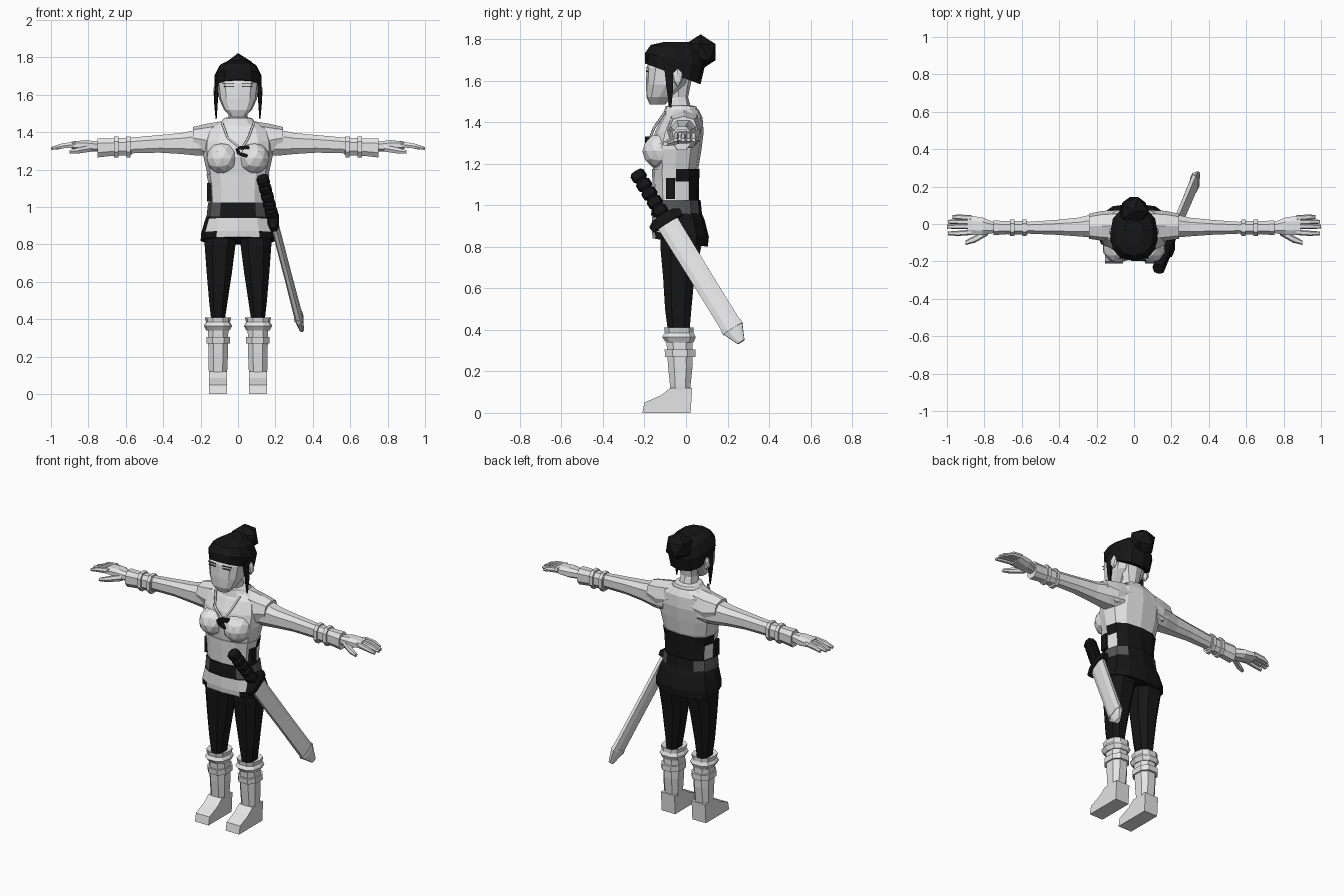
import bpy, bmesh, math
from mathutils import Matrix, Vector

default_cube = bpy.data.objects.get("Cube")
if default_cube:
    bpy.data.objects.remove(default_cube, do_unlink=True)


def make_material(name, value):
    mat = bpy.data.materials.new(name)
    mat.use_nodes = True
    colour = (value, value, value, 1)
    mat.diffuse_color = colour
    mat.node_tree.nodes["Principled BSDF"].inputs["Base Color"].default_value = colour
    return mat


PALE = make_material("pale_grey", .78)
BLACK = make_material("black", .008)
GREY = make_material("dark_grey", .09)


def finish(name, bm, materials, rule=None, mirror=False):
    """Turn a bmesh into a flat shaded object, optionally coloured by a face rule."""
    bmesh.ops.recalc_face_normals(bm, faces=bm.faces)
    if rule:
        for face in bm.faces:
            face.material_index = int(rule(face.calc_center_median(), face.normal))
    mesh = bpy.data.meshes.new(name)
    bm.to_mesh(mesh)
    bm.free()
    for mat in materials:
        mesh.materials.append(mat)
    obj = bpy.data.objects.new(name, mesh)
    bpy.context.collection.objects.link(obj)
    if mirror:
        obj.modifiers.new("Mirror", "MIRROR").use_mirror_merge = False
    return obj


def loft(name, rings, *materials, sides=12, power=.8, axis="z", spin=0, tilt=0, rule=None, mirror=False):
    """Skin rings of (position, centre, half width, low edge, high edge)."""
    bm = bmesh.new()
    loops = []
    for index, (pos, centre, half, low, high) in enumerate(rings):
        lean = tilt * (1 - index / (len(rings) - 1))
        loop = []
        for k in range(sides):
            angle = math.tau * (k + spin) / sides
            c, s = math.cos(angle), math.sin(angle)
            c = math.copysign(abs(c) ** power, c)
            s = math.copysign(abs(s) ** power, s)
            a = centre + half * c
            b = (low + high) / 2 + (high - low) / 2 * s
            loop.append(bm.verts.new((a, b, pos - lean * s) if axis == "z" else (pos, a, b)))
        loops.append(loop)
    for lower, upper in zip(loops, loops[1:]):
        for k in range(sides):
            n = (k + 1) % sides
            bm.faces.new((lower[k], lower[n], upper[n], upper[k]))
    bm.faces.new(loops[0])
    bm.faces.new(loops[-1])
    return finish(name, bm, materials, rule, mirror)


def box(name, centre, size, mat, turn=0, axis="Z", mirror=False):
    bm = bmesh.new()
    place = Matrix.Translation(centre) @ Matrix.Rotation(turn, 4, axis) @ Matrix.Diagonal((*size, 1))
    bmesh.ops.create_cube(bm, size=1, matrix=place)
    return finish(name, bm, [mat], mirror=mirror)


def ball(name, centre, radii, mat, detail=1, mirror=False):
    bm = bmesh.new()
    place = Matrix.Translation(centre) @ Matrix.Diagonal((*radii, 1))
    bmesh.ops.create_icosphere(bm, subdivisions=detail, radius=1, matrix=place)
    return finish(name, bm, [mat], mirror=mirror)


# Torso, bust and neck
loft("torso", [(.97, 0, .145, -.15, .06), (1.06, 0, .14, -.145, .05), (1.18, 0, .165, -.16, .06),
               (1.27, 0, .185, -.17, .075), (1.35, 0, .185, -.15, .085), (1.42, 0, .165, -.115, .08),
               (1.46, 0, .09, -.09, .06)], PALE)
ball("bust", (.085, -.125, 1.26), (.085, .085, .085), PALE, detail=2, mirror=True)
loft("collar", [(1.42, 0, .12, -.11, .07), (1.475, 0, .075, -.1, .05), (1.48, 0, .06, -.08, .03)], PALE)
loft("neck", [(1.43, 0, .055, -.09, .035), (1.52, 0, .05, -.085, .01), (1.62, 0, .07, -.09, .03)], PALE, sides=8)

# Waist wrap: dark across the back, pale in front
loft("waist_wrap", [(1.025, 0, .153, -.158, .062), (1.115, 0, .157, -.162, .063), (1.175, 0, .168, -.164, .066)],
     PALE, BLACK, rule=lambda c, n: c.y > (-.04 if c.z > 1.115 else .02))
loft("belt", [(.95, 0, .168, -.168, .078), (1.025, 0, .16, -.164, .07)], BLACK, GREY,
     rule=lambda c, n: abs(n.x) > .4)
box("belt_pouch", (.152, -.075, 1.08), (.03, .045, .1), BLACK, mirror=True)

# Flared skirt with a pale front panel
loft("skirt", [(.82, 0, .2, -.16, .105), (.86, 0, .197, -.165, .11), (.935, 0, .175, -.163, .09),
               (1, 0, .152, -.15, .06)], BLACK, PALE, tilt=.02,
     rule=lambda c, n: c.y < -.08 and .855 < c.z < .93 and n.y < -.4)

# Legs and boots
loft("leg", [(.39, .107, .038, -.09, .02), (.5, .105, .053, -.105, .03), (.65, .1, .072, -.115, .045),
             (.8, .096, .088, -.13, .08), (.9, .09, .085, -.13, .07)], BLACK, sides=8, spin=.5, mirror=True)
loft("boot_shaft", [(.07, .107, .047, -.075, .022), (.13, .107, .053, -.08, .025), (.22, .106, .056, -.09, .035),
                    (.37, .106, .058, -.1, .035)], PALE, sides=8, spin=.5, mirror=True)
loft("boot_cuff", [(.34, .107, .062, -.1, .04), (.365, .107, .076, -.118, .05), (.385, .107, .064, -.105, .04),
                   (.41, .107, .07, -.108, .04), (.4, .107, .04, -.09, .02)], PALE, sides=10, mirror=True)
loft("boot_strap", [(.27, .106, .066, -.105, .05), (.305, .106, .066, -.108, .05)], PALE, sides=8, spin=.5, mirror=True)

foot = bmesh.new()
profile = [(.022, 0), (.03, .12), (-.075, .12), (-.12, .085), (-.2, .05), (-.21, 0)]
sole_face = foot.faces.new([foot.verts.new((.06, y, z)) for y, z in profile])
pushed = bmesh.ops.extrude_face_region(foot, geom=[sole_face])["geom"]
bmesh.ops.translate(foot, vec=(.095, 0, 0), verts=[v for v in pushed if isinstance(v, bmesh.types.BMVert)])
finish("boot_foot", foot, [PALE], mirror=True)

# Arms, sleeve caps and bracers
loft("arm", [(.12, 0, .07, 1.27, 1.43), (.21, -.01, .068, 1.27, 1.42), (.3, -.016, .053, 1.28, 1.4),
             (.42, -.018, .042, 1.288, 1.388), (.56, -.02, .034, 1.285, 1.375), (.74, -.02, .033, 1.28, 1.36)],
     PALE, axis="x", sides=8, spin=.5, mirror=True)
loft("sleeve_cap", [(.08, -.01, .085, 1.29, 1.46), (.17, -.01, .08, 1.27, 1.445), (.24, -.012, .067, 1.31, 1.428)],
     PALE, axis="x", sides=8, mirror=True)
loft("bracer", [(.57, -.02, .039, 1.275, 1.375), (.68, -.02, .037, 1.27, 1.37), (.75, -.02, .042, 1.262, 1.37)],
     PALE, axis="x", sides=8, spin=.5, mirror=True)
for label, start in (("inner", .575), ("outer", .64)):
    loft("bracer_band_" + label, [(start, -.02, .048, 1.262, 1.382), (start + .022, -.02, .048, 1.262, 1.382)],
         PALE, axis="x", sides=8, spin=.5, mirror=True)

# Hands
loft("palm", [(.74, -.02, .028, 1.295, 1.35), (.81, -.012, .05, 1.295, 1.36), (.89, -.006, .055, 1.31, 1.352)],
     PALE, axis="x", sides=8, spin=.5, mirror=True)
for label, y, tip in (("little", .037, .97), ("ring", .012, .995), ("middle", -.014, 1), ("index", -.05, .995)):
    loft(label + "_finger", [(.87, y * .9, .014, 1.318, 1.352), (.94, y, .014, 1.312, 1.342),
                             (tip, y, .01, 1.305, 1.322)],
         PALE, axis="x", sides=6, mirror=True)
loft("thumb", [(.78, -.04, .02, 1.295, 1.335), (.85, -.08, .02, 1.285, 1.32), (.9, -.1, .012, 1.285, 1.305)],
     PALE, axis="x", sides=6, mirror=True)

# Head and face
loft("head", [(1.485, 0, .04, -.175, -.1), (1.52, 0, .075, -.19, -.07), (1.58, 0, .102, -.193, 0),
              (1.66, 0, .112, -.19, .04), (1.74, 0, .1, -.16, .04)], PALE, power=.7)
ball("ear", (.118, -.04, 1.615), (.016, .026, .045), PALE, mirror=True)
box("eyelid", (.05, -.187, 1.645), (.05, .006, .006), GREY, turn=.15, mirror=True)
box("eyebrow", (.052, -.187, 1.662), (.06, .006, .004), GREY, turn=.15, mirror=True)

# Hair
loft("hair", [(1.632, 0, .118, -.197, .07), (1.7, 0, .127, -.197, .09), (1.755, 0, .1, -.17, .075),
              (1.785, 0, .05, -.11, .03)], BLACK, tilt=.05)
ball("hair_bun", (0, .07, 1.737), (.085, .086, .086), BLACK)
loft("side_lock", [(1.47, .117, .003, -.08, -.07), (1.56, .118, .01, -.095, -.06), (1.68, .112, .014, -.11, -.06)],
     BLACK, sides=6, mirror=True)

# Necklace and hooked pendant
cord = bpy.data.curves.new("necklace", "CURVE")
cord.dimensions = "3D"
cord.bevel_depth = .007
cord.bevel_resolution = 0
for side in (-1, 1):
    path = [(side * .085, -.1, 1.45), (side * .055, -.155, 1.37), (.02, -.178, 1.31)]
    line = cord.splines.new("POLY")
    line.points.add(len(path) - 1)
    for point, co in zip(line.points, path):
        point.co = (*co, 1)
cord.materials.append(PALE)
bpy.context.collection.objects.link(bpy.data.objects.new("necklace", cord))
for label, x, z, size, turn in (("top", .03, 1.318, .06, -.1), ("back", .0, 1.298, .035, 1.2),
                                ("bottom", .03, 1.278, .045, .3)):
    box("pendant_" + label, (x, -.182, z), (size, .03, .018), BLACK, turn=turn, axis="Y")

# Sheathed sword on the left hip, built upright then laid along its axis
along = Vector((.21, .5, -.81)).normalized()
across = Vector((0, .85, .53))
across = (across - along * across.dot(along)).normalized()
frame = Matrix((across, along.cross(across), along)).transposed().to_4x4()
frame.translation = (.13, -.24, 1.16)
grip = [(0, 0, .03, -.03, .03)]
for k in range(5):
    start = .01 + k * .05
    grip += [(start, 0, .037, -.034, .034), (start + .03, 0, .037, -.034, .034), (start + .04, 0, .027, -.025, .025)]
sword = [
    loft("sword_grip", grip, BLACK, sides=8),
    loft("sword_guard", [(.25, 0, .06, -.026, .026), (.27, 0, .092, -.032, .032), (.3, 0, .085, -.028, .028)],
         BLACK, sides=8, spin=.5),
    loft("scabbard", [(.28, 0, .058, -.02, .02), (.62, 0, .055, -.02, .02), (.91, 0, .055, -.022, .022),
                      (.985, 0, .02, -.012, .012)], PALE, sides=8, spin=.5),
    loft("scabbard_tip_band", [(.89, 0, .059, -.025, .025), (.91, 0, .059, -.025, .025)], PALE, sides=8, spin=.5),
]
for part in sword:
    part.matrix_world = frame
